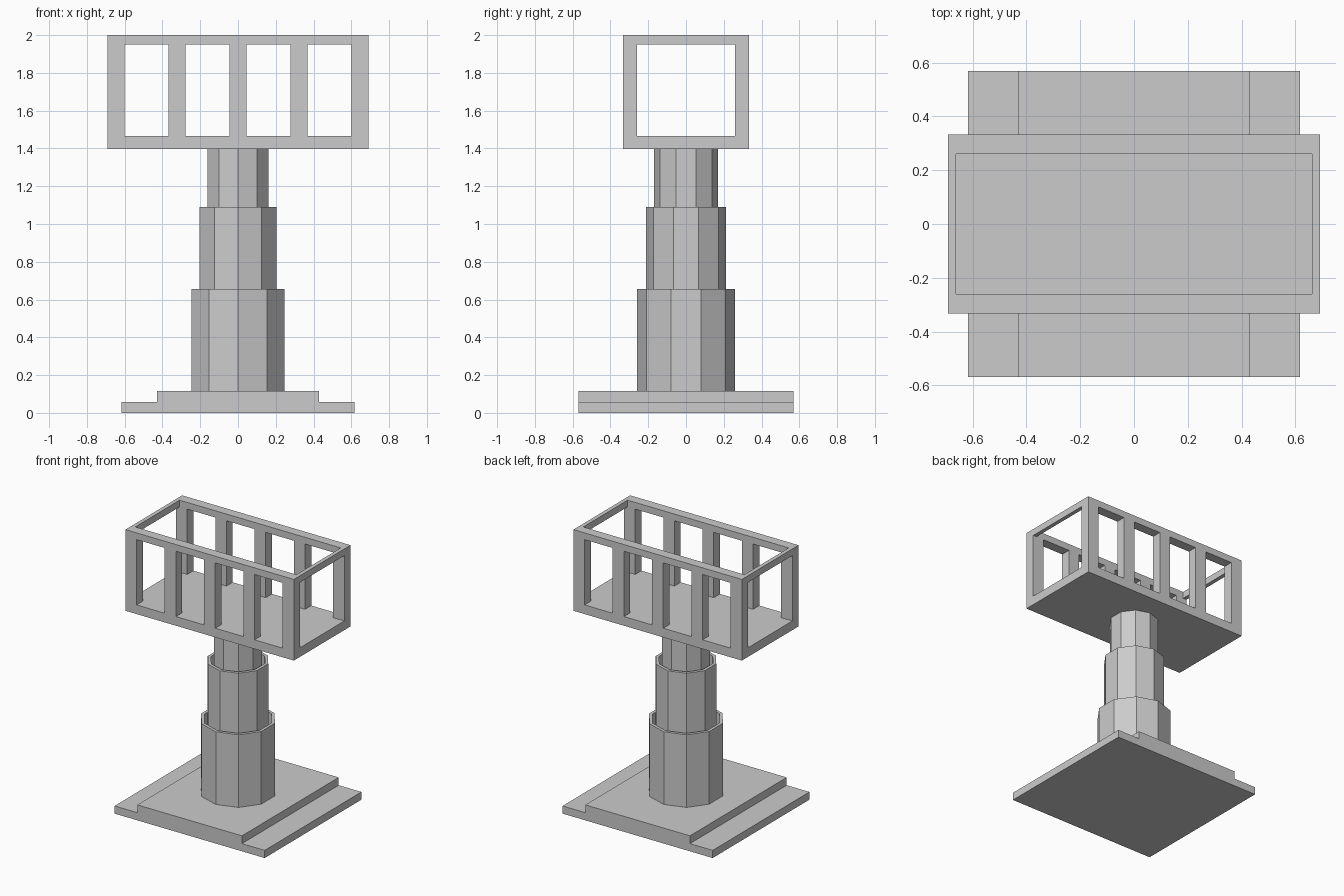
import bpy
from math import sin, cos, pi

if "Cube" in bpy.data.objects:
    bpy.data.objects.remove(bpy.data.objects["Cube"])


def mesh_object(name, verts, faces):
    me = bpy.data.meshes.new(name)
    me.from_pydata(verts, [], faces)
    me.update()
    ob = bpy.data.objects.new(name, me)
    bpy.context.collection.objects.link(ob)
    return ob


def box(name, x0, x1, y0, y1, z0, z1):
    verts = [(x, y, z) for z in (z0, z1)
             for x, y in ((x0, y0), (x1, y0), (x1, y1), (x0, y1))]
    faces = [(3, 2, 1, 0), (4, 5, 6, 7)]
    faces += [(i, (i + 1) % 4, (i + 1) % 4 + 4, i + 4) for i in range(4)]
    return mesh_object(name, verts, faces)


def lathe(name, profile, n=10):
    """Ten-sided flat-faced solid from (radius, z) points, capped at both ends."""
    verts = [(r * sin(2 * pi * i / n), -r * cos(2 * pi * i / n), z)
             for r, z in profile for i in range(n)]
    faces = [(k * n + i, k * n + (i + 1) % n,
              (k + 1) * n + (i + 1) % n, (k + 1) * n + i)
             for k in range(len(profile) - 1) for i in range(n)]
    last = (len(profile) - 1) * n
    faces += [tuple(reversed(range(n))), tuple(range(last, last + n))]
    return mesh_object(name, verts, faces)


# Stepped base
box("base_plate", -0.617, 0.617, -0.568, 0.568, 0, 0.057)
box("upper_base_plate", -0.43, 0.43, -0.568, 0.568, 0.057, 0.115)

# Telescoping mast: two open sleeves and a solid inner section
lathe("lower_sleeve", [(0.26, 0.115), (0.26, 0.655), (0.237, 0.655), (0.237, 0.45)])
lathe("middle_sleeve", [(0.213, 0.45), (0.213, 1.09), (0.19, 1.09), (0.19, 0.9)])
lathe("inner_mast", [(0.17, 0.9), (0.17, 1.40)])

# Platform cage
X, Y, Z0, Z1 = 0.692, 0.333, 1.465, 1.95
yi, xi = 0.26, 0.662
box("platform_floor", -X, X, -Y, Y, 1.397, Z0)
for side, y0, y1 in (("front", -Y, -yi), ("back", yi, Y)):
    box(side + "_top_rail", -X, X, y0, y1, Z1, 2.0)
    for i in range(5):
        c = (i - 2) * 0.323
        box(f"{side}_post_{i + 1}", c - 0.046, c + 0.046, y0, y1, Z0, Z1)
for side, x0, x1 in (("left", -X, -xi), ("right", xi, X)):
    box(side + "_top_rail", x0, x1, -yi, yi, Z1, 2.0)
